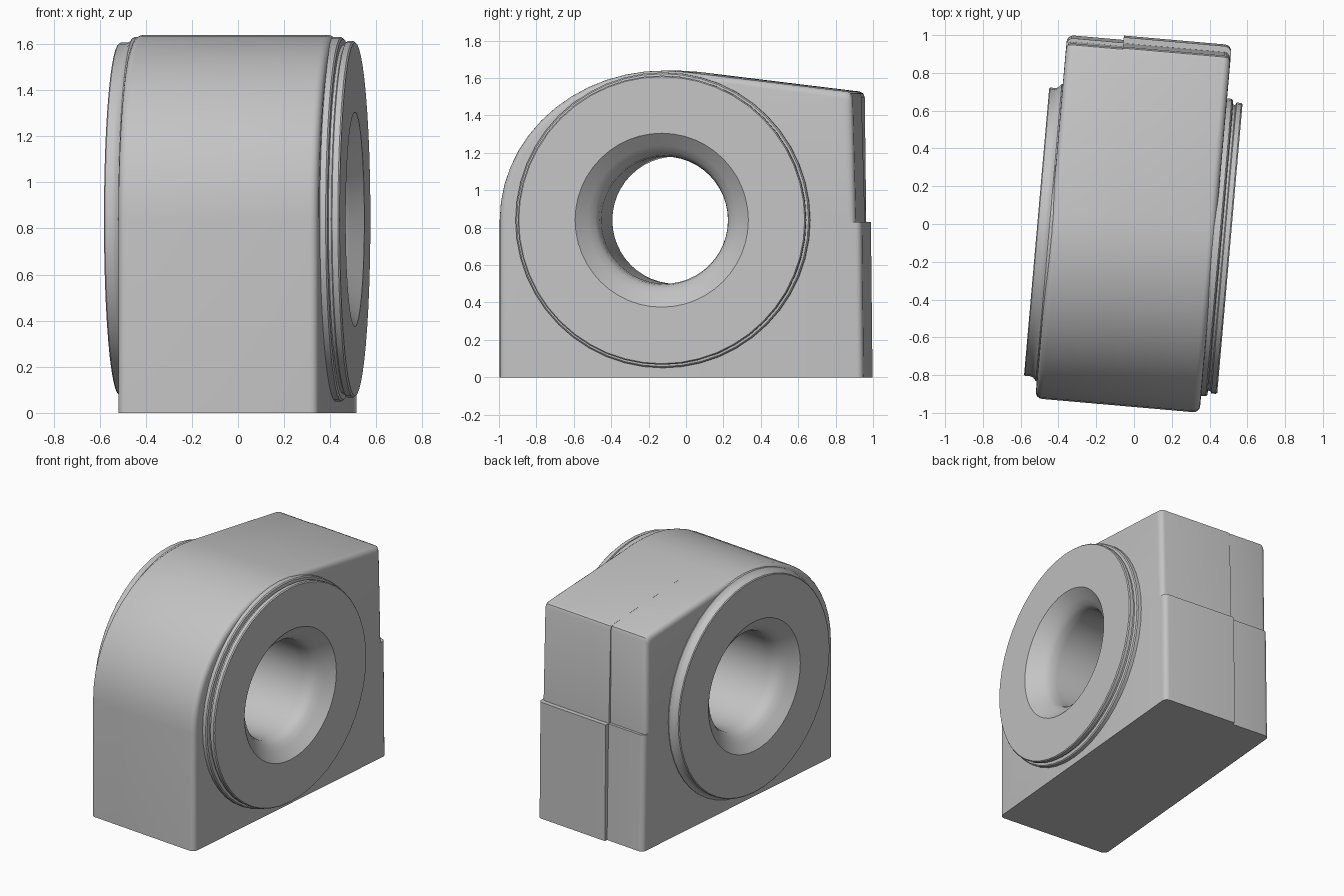
import bpy, bmesh, math

if "Cube" in bpy.data.objects:
    bpy.data.objects.remove(bpy.data.objects["Cube"], do_unlink=True)

TURN = math.radians(-5)     # whole block is turned slightly about z
AXIS_Y, AXIS_Z = -0.085, 0.84
ROUND = 0.035

grey = bpy.data.materials.new("plain grey")
grey.use_nodes = True
colour = (0.55, 0.55, 0.55, 1)
grey.diffuse_color = colour
grey.node_tree.nodes["Principled BSDF"].inputs["Base Color"].default_value = colour


def make_object(name, bm):
    bmesh.ops.recalc_face_normals(bm, faces=bm.faces)
    mesh = bpy.data.meshes.new(name)
    bm.to_mesh(mesh)
    bm.free()
    mesh.materials.append(grey)
    obj = bpy.data.objects.new(name, mesh)
    bpy.context.collection.objects.link(obj)
    obj.rotation_euler.z = TURN
    return obj


def smooth(obj):
    bpy.ops.object.select_all(action='DESELECT')
    obj.select_set(True)
    bpy.context.view_layer.objects.active = obj
    bpy.ops.object.shade_smooth_by_angle(angle=math.radians(30))


def bridge(bm, loops, closed=False):
    """Skin consecutive vertex loops with quads."""
    pairs = list(zip(loops, loops[1:]))
    if closed:
        pairs.append((loops[-1], loops[0]))
    for a, b in pairs:
        n = len(a)
        for i in range(n):
            j = (i + 1) % n
            bm.faces.new((a[i], a[j], b[j], b[i]))


def side_profile(inset, back):
    """Side outline: flat front, domed top, sloping roof and stepped back."""
    foot, ledge, upper, top = (y - inset for y in back)
    points = [(-0.965 + inset, 0)]
    for i in range(15):
        t = math.radians(180 - 97.5 * i / 14)
        points.append((AXIS_Y + (0.88 - inset) * math.cos(t),
                       AXIS_Z + (0.8 - inset) * math.sin(t)))
    points += [(top - 0.03, 1.528 - inset), (top - 0.008, 1.518 - inset),
               (top, 1.495 - inset), (upper, 0.83), (ledge, 0.83), (foot, 0)]
    return points


def body_half(name, inner, outer, back):
    side = 1 if outer > inner else -1
    sections = [(inner, 0)]
    for i in range(5):
        t = math.pi / 2 * i / 4
        sections.append((outer - side * ROUND * (1 - math.sin(t)),
                         ROUND * (1 - math.cos(t))))
    bm = bmesh.new()
    loops = [[bm.verts.new((x, y, z)) for y, z in side_profile(d, back)]
             for x, d in sections]
    bridge(bm, loops)
    bm.faces.new(loops[0])
    bm.faces.new(loops[-1])
    return make_object(name, bm)


def lathe(name, profile, steps=48):
    """Revolve a closed (radius, x) outline about the bore axis."""
    bm = bmesh.new()
    loops = []
    for r, x in profile:
        loops.append([bm.verts.new((x, AXIS_Y + r * math.cos(2 * math.pi * k / steps),
                                    AXIS_Z + r * math.sin(2 * math.pi * k / steps)))
                      for k in range(steps)])
    bridge(bm, loops, closed=True)
    return make_object(name, bm)


# Housing, in two halves that meet at the seam
halves = [
    body_half("housing_right", -0.14, -0.44, (0.966, 0.951, 0.932, 0.924)),
    body_half("housing_left", -0.14, 0.433, (0.989, 0.98, 0.948, 0.93)),
]

# Clear the middle of the housing for the bore
bm = bmesh.new()
ends = [[bm.verts.new((x, AXIS_Y + 0.4 * math.cos(2 * math.pi * k / 48),
                       AXIS_Z + 0.4 * math.sin(2 * math.pi * k / 48)))
         for k in range(48)] for x in (-1, 1)]
bridge(bm, ends)
for end in ends:
    bm.faces.new(end)
cutter = make_object("bore_cutter", bm)
cutter.hide_render = True
for half in halves:
    mod = half.modifiers.new("bore", 'BOOLEAN')
    mod.operation = 'DIFFERENCE'
    mod.solver = 'EXACT'
    mod.object = cutter
    bpy.ops.object.select_all(action='DESELECT')
    half.select_set(True)
    bpy.context.view_layer.objects.active = half
    bpy.ops.object.modifier_apply(modifier=mod.name)
    smooth(half)
bpy.data.objects.remove(cutter, do_unlink=True)

# Bearing sleeve: flared bore with a raised disc on each side
flare = [(0.34, 0.34), (0.346, 0.395), (0.365, 0.43), (0.4, 0.46)]
right_rim = [(0.465, -0.51), (0.76, -0.51), (0.766, -0.505), (0.766, -0.475),
             (0.772, -0.46), (0.79, -0.445), (0.79, -0.41), (0.7, -0.4)]
left_rim = [(0.7, 0.4), (0.79, 0.41), (0.79, 0.458), (0.783, 0.465),
            (0.76, 0.468), (0.76, 0.48), (0.773, 0.485), (0.773, 0.51),
            (0.767, 0.517), (0.465, 0.517)]
sleeve = lathe("bearing_sleeve",
               [(r, -x) for r, x in flare] + right_rim + left_rim + flare[::-1])
smooth(sleeve)
